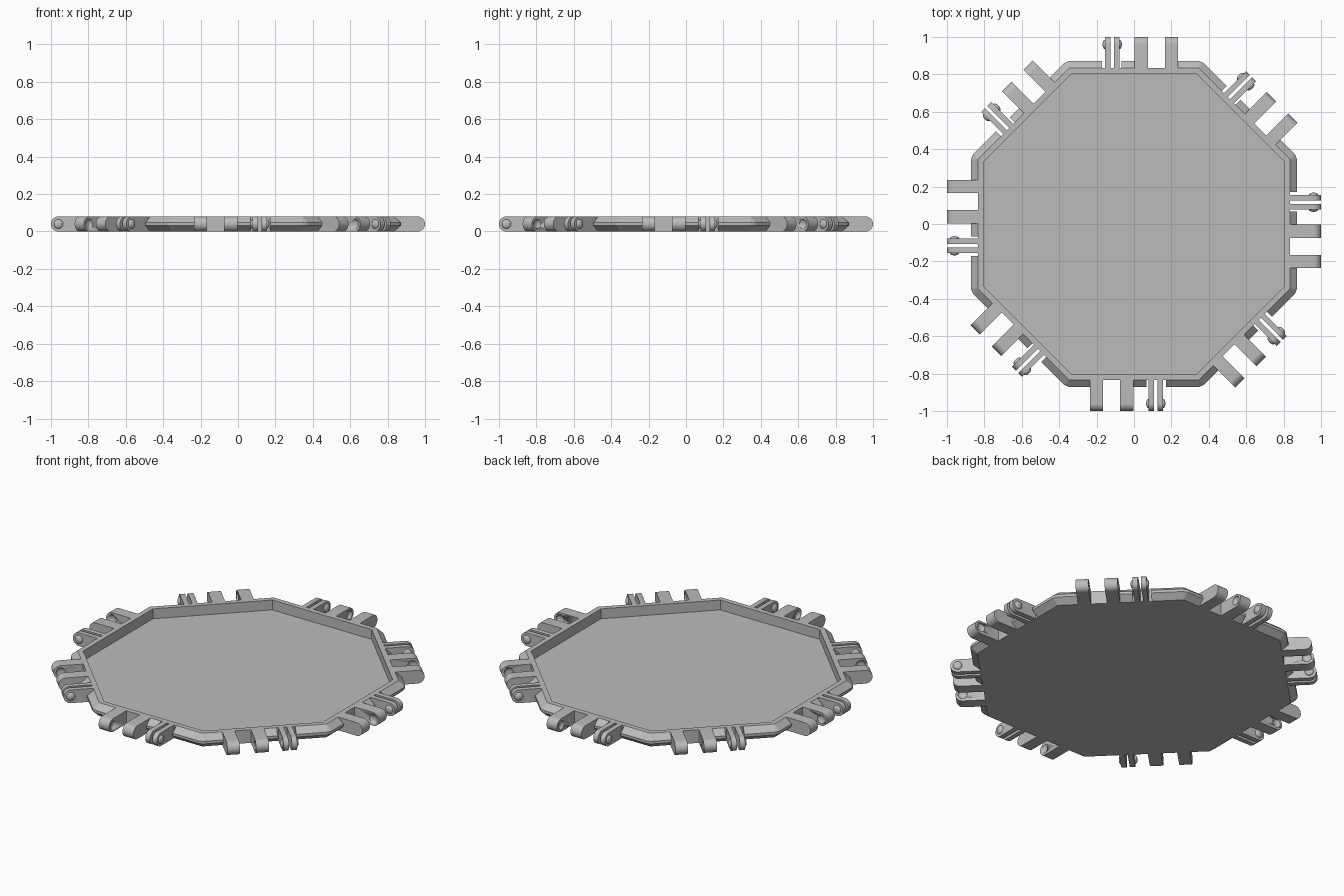
import bpy, bmesh
from math import cos, sin, pi, tan, radians
from mathutils import Matrix, Vector

cube = bpy.data.objects.get("Cube")
if cube:
    bpy.data.objects.remove(cube, do_unlink=True)

SIDES = 8
H = 0.08            # overall height
RIM = 0.835         # distance from centre to flat outer wall
INNER = 0.805       # distance from centre to inner wall
FLOOR = 0.02
HALF = RIM * tan(pi / SIDES)
PIN_Y = 0.96        # hinge axis distance
TABS = [(-0.235, -0.165), (-0.075, -0.003)]
PRONGS = [(0.078, 0.108), (0.125, 0.155)]
TURNS = [Matrix.Rotation(i * 2 * pi / SIDES, 4, 'Z') for i in range(SIDES)]

grey = bpy.data.materials.new("light grey plastic")
grey.use_nodes = True
colour = (0.5, 0.5, 0.5, 1)
grey.diffuse_color = colour
grey.node_tree.nodes["Principled BSDF"].inputs["Base Color"].default_value = colour


def finish(bm, name, smooth=True):
    bmesh.ops.recalc_face_normals(bm, faces=bm.faces)
    mesh = bpy.data.meshes.new(name)
    bm.to_mesh(mesh)
    bm.free()
    mesh.materials.append(grey)
    ob = bpy.data.objects.new(name, mesh)
    bpy.context.collection.objects.link(ob)
    if smooth:
        bpy.ops.object.select_all(action='DESELECT')
        ob.select_set(True)
        bpy.context.view_layer.objects.active = ob
        bpy.ops.object.shade_smooth_by_angle(angle=radians(30))
    return ob


def hull(bm, points):
    verts = [bm.verts.new(p) for p in points]
    bmesh.ops.convex_hull(bm, input=verts)


def bar(bm, turn, x0, x1, profile):
    """Solid running along one side, from a (distance, height) profile."""
    hull(bm, [turn @ Vector((x, -r, z)) for x in (x0, x1) for r, z in profile])


def button(bm, turn, x, radius, depth):
    """Flattened ball on the hinge axis."""
    place = turn @ Matrix.Translation((x, -PIN_Y, H / 2)) @ Matrix.Diagonal((depth / radius, 1, 1, 1))
    place = place @ Matrix.Rotation(pi / 2, 4, 'Y')
    bmesh.ops.create_uvsphere(bm, u_segments=20, v_segments=12, radius=radius, matrix=place)


# Shallow tray: outer wall, flat rim, inner wall and floor
bm = bmesh.new()
rings = []
for apothem, z in [(RIM, 0), (RIM, H), (INNER, H), (INNER, FLOOR)]:
    edge = apothem * tan(pi / SIDES)
    rings.append([bm.verts.new(t @ Vector((edge, -apothem, z))) for t in TURNS])
for low, high in zip(rings, rings[1:]):
    for i in range(SIDES):
        j = (i + 1) % SIDES
        bm.faces.new((low[i], low[j], high[j], high[i]))
bm.faces.new(rings[0])
bm.faces.new(rings[-1])
finish(bm, "tray", smooth=False)

# Bevelled outer edge, left open where hinges interlock
edge_profile = [(0, 0), (0.037, 0.032), (0.037, 0.048), (0, H)]
side_profile = [(RIM + d, z) for d, z in edge_profile]
bm = bmesh.new()
for i, turn in enumerate(TURNS):
    for x0, x1 in [(-HALF, -0.165), (-0.075, 0.068), (0.172, HALF)]:
        bar(bm, turn, x0, x1, side_profile)
    following = TURNS[(i + 1) % SIDES]
    corner = [turn @ Vector((HALF, -RIM - d, z)) for d, z in edge_profile]
    corner += [following @ Vector((-HALF, -RIM - d, z)) for d, z in edge_profile[1:3]]
    hull(bm, corner)
finish(bm, "bevelled_edge", smooth=False)

# Hinge arms share a profile with a rounded end
arm_profile = [(RIM, 0), (RIM, H)]
for i in range(17):
    a = -pi / 2 + pi * i / 16
    arm_profile.append((PIN_Y + H / 2 * cos(a), H / 2 + H / 2 * sin(a)))

# Wide tabs with sockets in their facing sides
tabs, sockets = bmesh.new(), bmesh.new()
for turn in TURNS:
    for x0, x1 in TABS:
        bar(tabs, turn, x0, x1, arm_profile)
    for x in (TABS[0][1], TABS[1][0]):
        button(sockets, turn, x, 0.026, 0.014)
tab_ob = finish(tabs, "hinge_tabs")
cutter = finish(sockets, "socket_cutter")
cutter.hide_render = True
cutter.hide_set(True)
cut = tab_ob.modifiers.new("sockets", 'BOOLEAN')
cut.operation = 'DIFFERENCE'
cut.solver = 'EXACT'
cut.object = cutter

# Thin springy prongs
bm = bmesh.new()
for turn in TURNS:
    for x0, x1 in PRONGS:
        bar(bm, turn, x0, x1, arm_profile)
finish(bm, "clip_prongs")

# Snap buttons on the outside of each prong pair
bm = bmesh.new()
for turn in TURNS:
    for x in (PRONGS[0][0], PRONGS[1][1]):
        button(bm, turn, x, 0.025, 0.013)
finish(bm, "snap_buttons")
